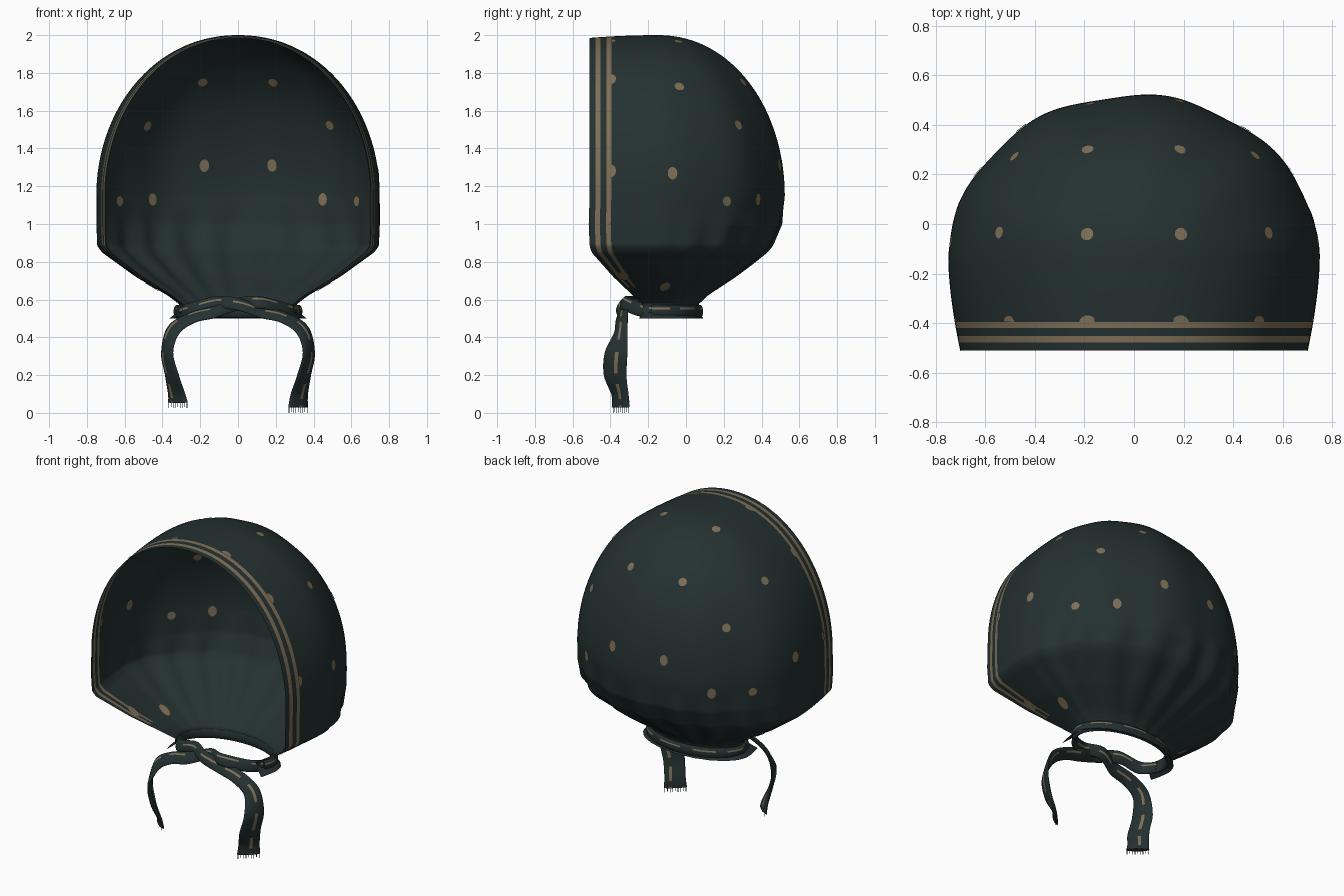
import bpy, bmesh, math
from mathutils import Vector
from mathutils.bvhtree import BVHTree

if "Cube" in bpy.data.objects:
    bpy.data.objects.remove(bpy.data.objects["Cube"])


def material(name, rgb):
    m = bpy.data.materials.new(name)
    m.diffuse_color = (*rgb, 1)
    m.use_nodes = True
    m.node_tree.nodes["Principled BSDF"].inputs["Base Color"].default_value = m.diffuse_color
    return m


CLOTH = material("dark_teal_cloth", (0.018, 0.030, 0.030))
GOLD = material("muted_gold_thread", (0.21, 0.16, 0.095))


def finish(name, bm, angle=50):
    me = bpy.data.meshes.new(name)
    bm.to_mesh(me)
    bm.free()
    me.materials.append(CLOTH)
    me.materials.append(GOLD)
    ob = bpy.data.objects.new(name, me)
    bpy.context.collection.objects.link(ob)
    bpy.context.view_layer.objects.active = ob
    ob.select_set(True)
    bpy.ops.object.shade_smooth_by_angle(angle=math.radians(angle))
    ob.select_set(False)
    return ob


# ---- hood: U-shaped level sections, open to the front ----
# z, half width, back y, centre y, front edge y
LOWER = [(0.50, .365, .09, -.12, -.25), (0.535, .315, .07, -.12, -.22),
         (0.575, .31, .065, -.12, -.23), (0.62, .37, .11, -.13, -.28),
         (0.72, .54, .255, -.14, -.385), (0.85, .72, .42, -.15, -.50),
         (0.885, .745, .45, -.15, -.51), (1.0, .75, .505, -.15, -.515),
         (1.15, .75, .52, -.15, -.51)]


def section(z):
    for a, b in zip(LOWER, LOWER[1:]):
        if z <= b[0] + 1e-6:
            t = (z - a[0]) / (b[0] - a[0])
            return [p + (q - p) * t for p, q in zip(a, b)]


rows = [section(0.5 + 0.65 * i / 60) for i in range(60)]
for i in range(41):
    a = math.pi / 2 * i / 40
    c = max(math.cos(a), 0) ** 0.96
    rows.append([1.15 + .85 * math.sin(a), .75 * c, -.15 + .67 * c, -.15, -.51])

# side fractions; the pairs (1,2) and (3,4) bound the gold stripes
SIDE = [0, .089, .161, .25, .319, .42, .54, .66, .77, .88]
N = 96


def hood_row(z, w, back, yc, front):
    pts = []
    rise = max(0, (z - 1.15) / .85)

    def side(s, sign):
        k = 1 - .065 * (1 - s) ** 1.6
        return Vector((sign * w * k, front + (yc - front) * s,
                       z - .015 * rise * (1 - s) ** 2))
    pts += [side(s, 1) for s in SIDE]
    pleat = .03 * max(0, 1 - abs(z - .78) / .34)      # gathers above the neck
    wave = .012 * min(1, max(0, (z - .7) / .4))       # soft unevenness above
    for j in range(N + 1):
        p = math.pi * j / N
        fade = math.sin(p) ** 0.7 if 0 < j < N else 0
        k = 1 + fade * (pleat * math.cos(20 * p + .8 * math.sin(3 * p))
                        + wave * math.cos(9 * p))
        pts.append(Vector((w * math.cos(p) * k, yc + (back - yc) * math.sin(p) * k, z)))
    pts += [side(s, -1) for s in reversed(SIDE)]
    return pts


bm = bmesh.new()
grid = [[bm.verts.new(p) for p in hood_row(*r)] for r in rows]
cols = len(grid[0])
for lo, hi in zip(grid, grid[1:]):
    for j in range(cols - 1):
        f = bm.faces.new((lo[j], lo[j + 1], hi[j + 1], hi[j]))
        f.material_index = int(min(j, cols - 2 - j) in (1, 3) and lo[j].co.z > .66)
bmesh.ops.remove_doubles(bm, verts=bm.verts, dist=0.0004)
bm.normal_update()
tree = BVHTree.FromBMesh(bm)
finish("hood", bm, 80)

# ---- woven spots: thin discs laid on both faces of the cloth ----
# x, y, z, stretch
SPOTS = [(.19, .31, 1.76, 1), (.50, .29, 1.53, 1), (.56, -.03, 1.74, 1),
         (.19, -.04, 1.97, 1), (.75, -.07, 1.27, 1.3), (.18, .49, 1.31, 1.3),
         (.45, .38, 1.13, 1.3), (.64, .22, 1.12, 1), (.19, -.395, 1.97, 1.3),
         (.50, -.395, 1.76, 1.3), (.71, -.395, 1.28, 1.3), (.46, -.11, .66, 1.7),
         (.53, -.33, .72, 1.7)]
bm = bmesh.new()
for x, y, z, stretch in SPOTS:
    for sign in (1, -1):
        loc, n, _, _ = tree.find_nearest(Vector((sign * x, y, z)))
        across = n.cross(Vector((0, 0, 1))).normalized()
        along = n.cross(across)
        rim = []
        for i in range(14):
            a = math.tau * i / 14
            p = loc + .026 * (across * math.cos(a) + along * math.sin(a) * stretch)
            if y == -.395:                            # half hidden by the border
                p.y = max(p.y, -.395)
            rim.append(tree.find_nearest(p)[0])
        for off in (.004, -.004):
            f = bm.faces.new([bm.verts.new(p + n * off) for p in rim])
            f.material_index = 1
finish("woven_spots", bm)


# ---- flat cloth strips swept through keys of (centre, half-width vector) ----
def spline(keys, t):
    i = min(int(t), len(keys) - 2)
    u = t - i
    p = [keys[max(0, min(len(keys) - 1, i + d))] for d in (-1, 0, 1, 2)]
    return .5 * (2 * p[1] + (p[2] - p[0]) * u + (2 * p[0] - 5 * p[1] + 4 * p[2] - p[3]) * u * u
                 + (3 * p[1] - p[0] - 3 * p[2] + p[3]) * u ** 3)


def strip(name, keys, thick, stripe=(), per=10, seg=20):
    centres = [Vector(k[0]) for k in keys]
    widths = [Vector(k[1]) for k in keys]
    count = (len(keys) - 1) * per
    bm = bmesh.new()
    rings = []
    for i in range(count + 1):
        t = i / per
        c, w = spline(centres, t), spline(widths, t)
        tan = spline(centres, min(t + .05, len(keys) - 1)) - spline(centres, max(t - .05, 0))
        n = tan.cross(w).normalized() * thick
        rings.append([bm.verts.new(c + w * math.cos(math.tau * j / seg)
                                   + n * math.sin(math.tau * j / seg)) for j in range(seg)])
    for i, (a, b) in enumerate(zip(rings, rings[1:])):
        for j in range(seg):
            f = bm.faces.new((a[j], a[(j + 1) % seg], b[(j + 1) % seg], b[j]))
            f.material_index = int(j in stripe and i % 14 < 9)   # broken gold line
    bm.faces.new(rings[0])
    bm.faces.new(rings[-1])
    bmesh.ops.recalc_face_normals(bm, faces=bm.faces)
    return finish(name, bm)


# neck band running round the back
band = []
for i in range(13):
    a = math.pi * (-.1 + 1.2 * i / 12)
    band.append(((.325 * math.cos(a), -.12 + .195 * math.sin(a), .537), (0, 0, .034)))
strip("neck_band", band, .016, stripe=(3,), per=6)


# crossed tie and hanging tails
def tie(name, sign, behind, lift):
    keys = [((-.31, -.16, .535), (0, .01, .034)),
            ((-.25, -.25, .55), (.0, .015, .034)),
            ((-.12, -.31 + behind, .585), (.01, .015, .033)),
            ((0, -.315 - behind, .575), (.0, .02, .033)),
            ((.12, -.335, .535), (.0, .025, .032)),
            ((.24, -.34, .505), (.015, .032, .025)),
            ((.34, -.345, .44), (.03, .035, .018)),
            ((.375, -.37, .32), (.03, .06, .0)),
            ((.35, -.375, .20), (.035, .06, .0)),
            ((.325, -.35, .10), (.045, .045, 0)),
            ((.318, -.345, .03 + lift), (.052, .045, 0))]
    keys = [((x * sign, y, z), (w[0] * sign, w[1], w[2])) for (x, y, z), w in keys]
    strip(name, keys, .013, stripe=(4, 16))
    # fringe threads along the cut end
    bm = bmesh.new()
    c, w = Vector(keys[-1][0]), Vector(keys[-1][1])
    for i in range(9):
        p = c + w * (-.92 + 1.84 * i / 8)
        d = w.normalized() * .002
        low = Vector((0, 0, -.03 + (.006 if i % 3 == 1 else 0)))
        bm.faces.new([bm.verts.new(q) for q in (p - d, p + d, p + d + low, p - d + low)])
    finish(name + "_fringe", bm)


tie("right_tie", 1, .03, 0)
tie("left_tie", -1, -.02, .025)
